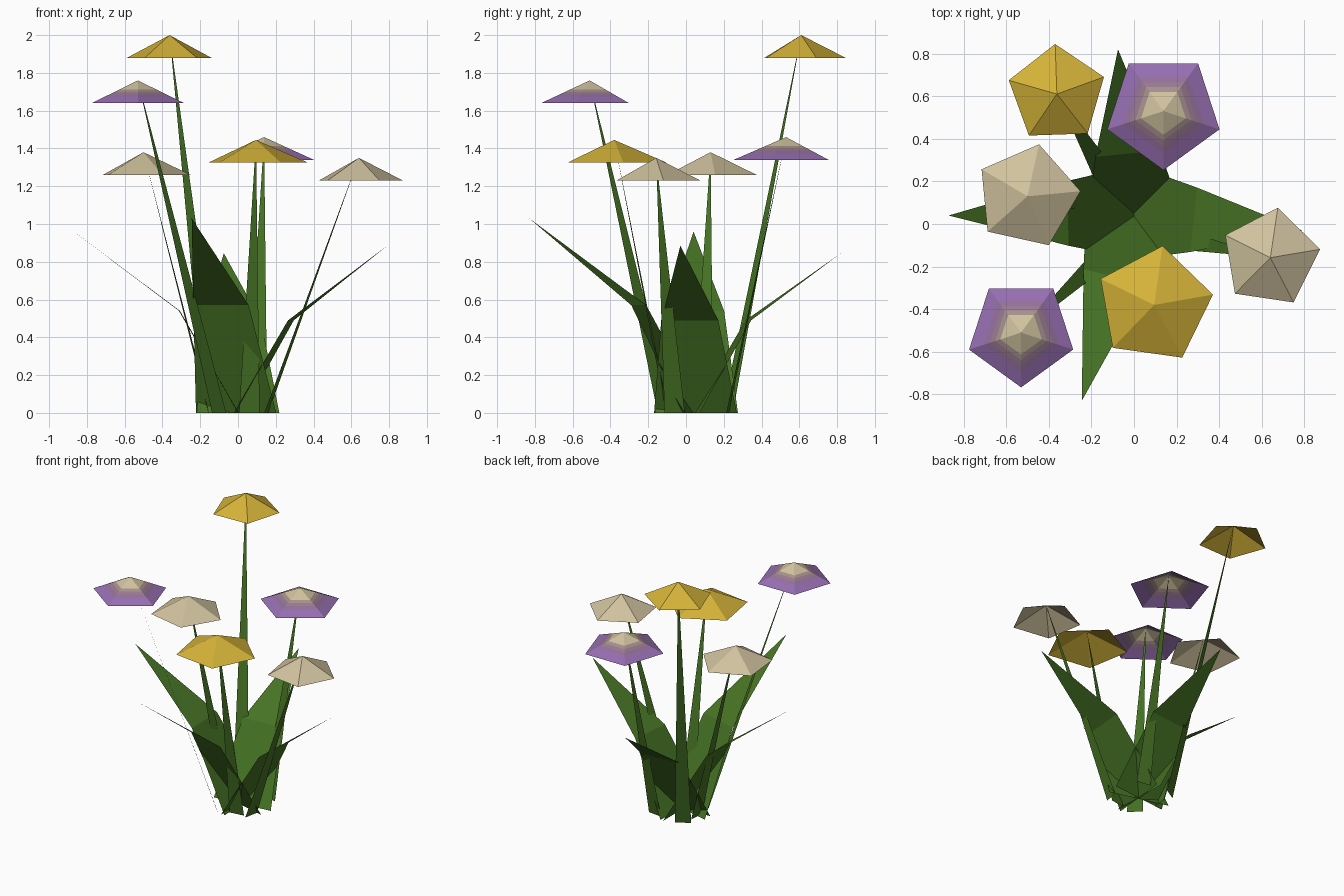
import bpy, bmesh, math
from mathutils import Vector

if "Cube" in bpy.data.objects:
    bpy.data.objects.remove(bpy.data.objects["Cube"])


def material(name, rgb):
    m = bpy.data.materials.new(name)
    lin = [((c / 255 + 0.055) / 1.055) ** 2.4 for c in rgb]
    m.diffuse_color = (*lin, 1)
    m.use_nodes = True
    m.node_tree.nodes["Principled BSDF"].inputs["Base Color"].default_value = m.diffuse_color
    return m


GREEN = material("leaf green", (70, 115, 36))
YELLOW = material("golden yellow", (212, 178, 56))
BEIGE = material("cream beige", (208, 194, 158))
PURPLE = material("purple", (150, 110, 178))
MAUVE = material("mauve", (148, 112, 155))
DUSTY = material("dusty mauve", (152, 122, 142))
TAUPE = material("taupe", (166, 144, 142))


def finish(bm, name, mats):
    mesh = bpy.data.meshes.new(name)
    bm.to_mesh(mesh)
    bm.free()
    for m in mats:
        mesh.materials.append(m)
    obj = bpy.data.objects.new(name, mesh)
    bpy.context.collection.objects.link(obj)
    return obj


def blade(name, sections):
    """Flat strip through (centre, half width) sections ending in a point,
    its width level and square to the direction of lean."""
    bm = bmesh.new()
    lean = Vector(sections[-1][0]) - Vector(sections[0][0])
    side = Vector((-lean.y, lean.x, 0)).normalized()
    prev = None
    for centre, half in sections:
        c = Vector(centre)
        row = [bm.verts.new(c - side * half), bm.verts.new(c + side * half)] if half else [bm.verts.new(c)]
        if prev:
            bm.faces.new(prev + row[::-1])
        prev = row
    finish(bm, name, [GREEN])


def flower(name, apex, radius, angle, bands):
    """Open five-sided cone; bands lists (outer fraction, material) from the apex out."""
    bm = bmesh.new()
    top = Vector(apex)
    prev = [bm.verts.new(top)] * 5
    for i, (frac, _) in enumerate(bands):
        ring = []
        for k in range(5):
            a = math.radians(angle + 72 * k)
            offset = Vector((radius * math.cos(a), radius * math.sin(a), -0.12))
            ring.append(bm.verts.new(top + offset * frac))
        for k in range(5):
            n = (k + 1) % 5
            loop = [prev[k], ring[k], ring[n]] + ([prev[n]] if i else [])
            bm.faces.new(loop).material_index = i
        prev = ring
    finish(bm, name, [m for _, m in bands])


# Four broad leaves crossing at the base, each bent once
leaves = {
    "front_leaf": ((-0.01, 0.04, 0), (-0.09, -0.25, 0.57), (-0.245, -0.83, 1.03)),
    "right_leaf": ((0, 0.05, 0), (0.28, 0.02, 0.49), (0.79, -0.03, 0.885)),
    "left_leaf": ((0, 0.055, 0), (-0.31, 0.05, 0.54), (-0.87, 0.04, 0.96)),
    "back_leaf": ((0, 0.05, 0), (-0.03, 0.33, 0.49), (-0.075, 0.82, 0.845)),
}
for name, (base, bend, tip) in leaves.items():
    blade(name, [(base, 0.22), (bend, 0.152), (tip, 0)])

# Flower heads with their tapering stems
yellow = [(1, YELLOW)]
beige = [(1, BEIGE)]
purple = [(0.4, BEIGE), (0.5, TAUPE), (0.6, DUSTY), (0.72, MAUVE), (1, PURPLE)]
flowers = [
    ("tall_yellow", (-0.362, 0.61, 2.0), 0.235, 92, yellow, (-0.13, 0.22, 0)),
    ("front_yellow", (0.095, -0.38, 1.445), 0.28, 82, yellow, (0.06, -0.10, 0)),
    ("left_purple", (-0.53, -0.51, 1.76), 0.257, -90, purple, (-0.10, -0.11, 0)),
    ("back_purple", (0.138, 0.53, 1.46), 0.277, -90, purple, (0.10, 0.22, 0)),
    ("left_beige", (-0.50, 0.13, 1.38), 0.25, 77.5, beige, (-0.15, 0.09, 0)),
    ("right_beige", (0.64, -0.158, 1.35), 0.237, 81.5, beige, (0.15, -0.06, 0)),
]
for name, apex, radius, angle, bands, base in flowers:
    flower(name + "_flower", apex, radius, angle, bands)
    blade(name + "_stem", [(base, 0.055), (apex, 0)])
